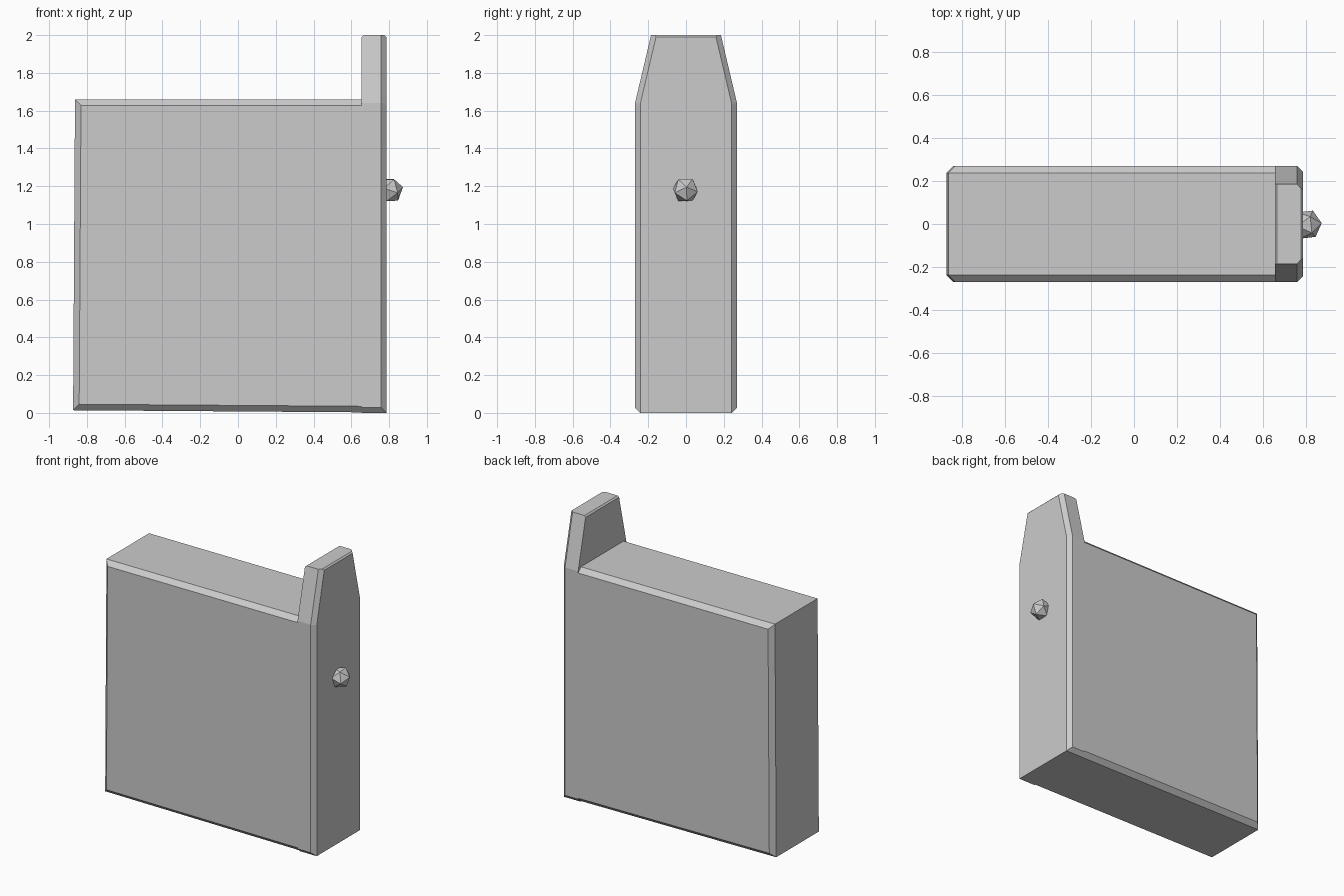
import bpy, bmesh
from mathutils import Vector

if "Cube" in bpy.data.objects:
    bpy.data.objects.remove(bpy.data.objects["Cube"])


def prism(name, profile, offset, bevels):
    """Extrude a 3D outline by offset, then chamfer edges chosen by midpoint/direction."""
    bm = bmesh.new()
    face = bm.faces.new([bm.verts.new(p) for p in profile])
    ext = bmesh.ops.extrude_face_region(bm, geom=[face])
    moved = [v for v in ext["geom"] if isinstance(v, bmesh.types.BMVert)]
    bmesh.ops.translate(bm, verts=moved, vec=offset)
    bmesh.ops.recalc_face_normals(bm, faces=bm.faces)
    for width, chosen in bevels:
        edges = []
        for e in bm.edges:
            a, b = e.verts[0].co, e.verts[1].co
            if chosen((a + b) / 2, (b - a).normalized()):
                edges.append(e)
        bmesh.ops.bevel(bm, geom=edges, offset=width, segments=1,
                        affect='EDGES', profile=0.5)
    bmesh.ops.recalc_face_normals(bm, faces=bm.faces)
    mesh = bpy.data.meshes.new(name)
    bm.to_mesh(mesh)
    bm.free()
    obj = bpy.data.objects.new(name, mesh)
    bpy.context.collection.objects.link(obj)
    return obj


HALF = 0.27    # half depth
SEAM = 0.655   # where the end plate meets the body

# Main block: outline chamfered front and back, plain where it meets the plate
prism("body",
      [(-0.873, -HALF, 0.014), (SEAM, -HALF, 0.003),
       (SEAM, -HALF, 1.66), (-0.863, -HALF, 1.66)],
      Vector((0, 2 * HALF, 0)),
      [(0.032, lambda m, d: abs(d.y) < 0.1 and m.x < SEAM - 0.01)])

# End plate: tall slab with tapered top, chamfered on its outer long edges
half_outline = [(HALF, 0.0), (HALF, 1.64), (0.185, 2.0)]
outline = half_outline + [(-y, z) for y, z in reversed(half_outline)]
prism("end_plate",
      [(SEAM, y, z) for y, z in outline],
      Vector((0.131, 0, 0)),
      [(0.028, lambda m, d: abs(m.y) > 0.2 and
        (m.x > 0.77 or (m.z < 0.01 and abs(d.x) > 0.9))),
       (0.01, lambda m, d: m.z > 1.999 and abs(d.y) > 0.9)])

# Small faceted knob on the end plate
bpy.ops.mesh.primitive_ico_sphere_add(subdivisions=1, radius=0.072,
                                      location=(0.803, -0.003, 1.18),
                                      rotation=(0.2, 1.35, 0.3))
bpy.context.object.name = "knob"
